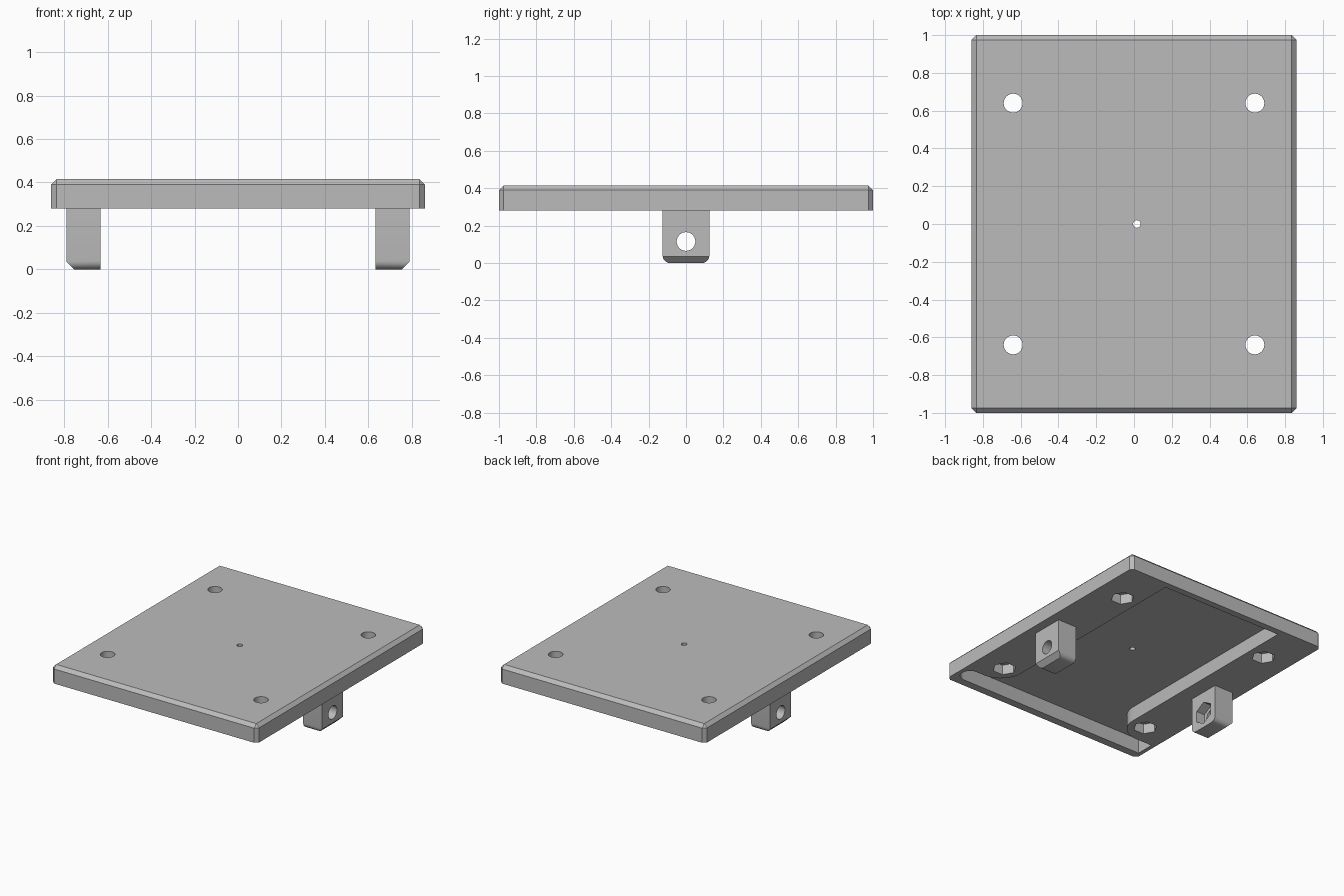
import bpy, bmesh
from math import cos, sin, pi, radians
from mathutils import Matrix, Vector

cube = bpy.data.objects.get("Cube")
if cube:
    bpy.data.objects.remove(cube, do_unlink=True)

grey = bpy.data.materials.new("plain_grey")
grey.use_nodes = True
grey.diffuse_color = (0.5, 0.5, 0.5, 1)
grey.node_tree.nodes["Principled BSDF"].inputs["Base Color"].default_value = (0.5, 0.5, 0.5, 1)

HX, HY, Z0, Z1 = 0.86, 1.0, 0.28, 0.415


def make(name, bm):
    bmesh.ops.recalc_face_normals(bm, faces=bm.faces[:])
    mesh = bpy.data.meshes.new(name)
    bm.to_mesh(mesh)
    bm.free()
    obj = bpy.data.objects.new(name, mesh)
    bpy.context.collection.objects.link(obj)
    mesh.materials.append(grey)
    return obj


def box(lo, hi):
    bm = bmesh.new()
    lo, hi = Vector(lo), Vector(hi)
    bmesh.ops.create_cube(bm, size=1, matrix=Matrix.Translation((lo + hi) / 2)
                          @ Matrix.Diagonal((*(hi - lo), 1)))
    return bm


def prism(sides, radius, centre, depth, axis="Z"):
    # Vertices of a hexagon point along y on either axis
    bm = bmesh.new()
    turn = Matrix.Rotation(pi / 2, 4, "Y") if axis == "X" else Matrix()
    bmesh.ops.create_cone(bm, cap_ends=True, segments=sides, radius1=radius, radius2=radius,
                          depth=depth, matrix=Matrix.Translation(centre) @ turn
                          @ Matrix.Rotation(pi / 2, 4, "Z"))
    return make("cutter", bm)


def cut(obj, cutters):
    bpy.context.view_layer.objects.active = obj
    for c in cutters:
        c.hide_render = True
        mod = obj.modifiers.new("cut", "BOOLEAN")
        mod.operation, mod.solver, mod.object = "DIFFERENCE", "EXACT", c
        bpy.ops.object.modifier_apply(modifier=mod.name)
        bpy.data.objects.remove(c, do_unlink=True)


def smooth(obj):
    bpy.ops.object.select_all(action="DESELECT")
    obj.select_set(True)
    bpy.context.view_layer.objects.active = obj
    bpy.ops.object.shade_smooth_by_angle(angle=radians(30))


def arc(cx, cy, r, start, end, n=10):
    return [(cx + r * cos(radians(start + (end - start) * i / n)),
             cy + r * sin(radians(start + (end - start) * i / n))) for i in range(n + 1)]


# Plate with chamfered top and corner edges
bm = box((-HX, -HY, Z0), (HX, HY, Z1))
edges = [e for e in bm.edges if max(v.co.z for v in e.verts) > Z1 - 0.01]
bmesh.ops.bevel(bm, geom=edges, offset=0.025, segments=1, affect="EDGES")
plate = make("plate", bm)

# Underside pocket: wide bay flaring into a cross channel, round at one end
outline = [(0.51, 0.95), (-0.51, 0.95)]
outline += arc(-0.69, -0.62, 0.18, 0, -90)
outline += [(-0.83, -0.80), (-0.83, -0.94)]
outline += arc(0.76, -0.87, 0.07, -90, 90)
outline += arc(0.69, -0.62, 0.18, 270, 180)
bm = bmesh.new()
face = bm.faces.new([bm.verts.new((x, y, Z0 - 0.1)) for x, y in outline])
top = bmesh.ops.extrude_face_region(bm, geom=[face])["geom"]
bmesh.ops.translate(bm, vec=(0, 0, 0.21),
                    verts=[g for g in top if isinstance(g, bmesh.types.BMVert)])
cutters = [make("cutter", bm)]

# Bolt holes with hexagonal nut sockets below, and the small centre hole
for x in (-0.64, 0.64):
    for y in (-0.64, 0.64):
        cutters.append(prism(32, 0.05, (x, y, 0.35), 0.4))
        cutters.append(prism(6, 0.083, (x, y, Z0), 0.15))
cutters.append(prism(24, 0.02, (0.015, 0, 0.35), 0.4))
cut(plate, cutters)
smooth(plate)

# Mounting lugs: rounded feet, outer chamfer, bolt hole and inner nut socket
for name, s in (("left_lug", 1), ("right_lug", -1)):
    bm = box((0.632, -0.125, 0), (0.79, 0.125, Z0))
    edges = [e for e in bm.edges if all(v.co.z < 0.01 for v in e.verts)
             and abs(e.verts[0].co.y - e.verts[1].co.y) < 0.01]
    bmesh.ops.bevel(bm, geom=edges, offset=0.04, segments=6, profile=0.5, affect="EDGES")
    result = bmesh.ops.bisect_plane(bm, geom=bm.verts[:] + bm.edges[:] + bm.faces[:],
                                    plane_co=(0.79, 0, 0.036), plane_no=(1, 0, -1),
                                    clear_outer=True)
    bmesh.ops.holes_fill(bm, edges=[e for e in bm.edges if e.is_boundary], sides=0)
    for v in bm.verts:
        v.co.x *= s
    lug = make(name, bm)
    cut(lug, [prism(32, 0.05, (s * 0.71, 0, 0.115), 0.4, "X"),
              prism(6, 0.085, (s * 0.632, 0, 0.115), 0.14, "X")])
    smooth(lug)
